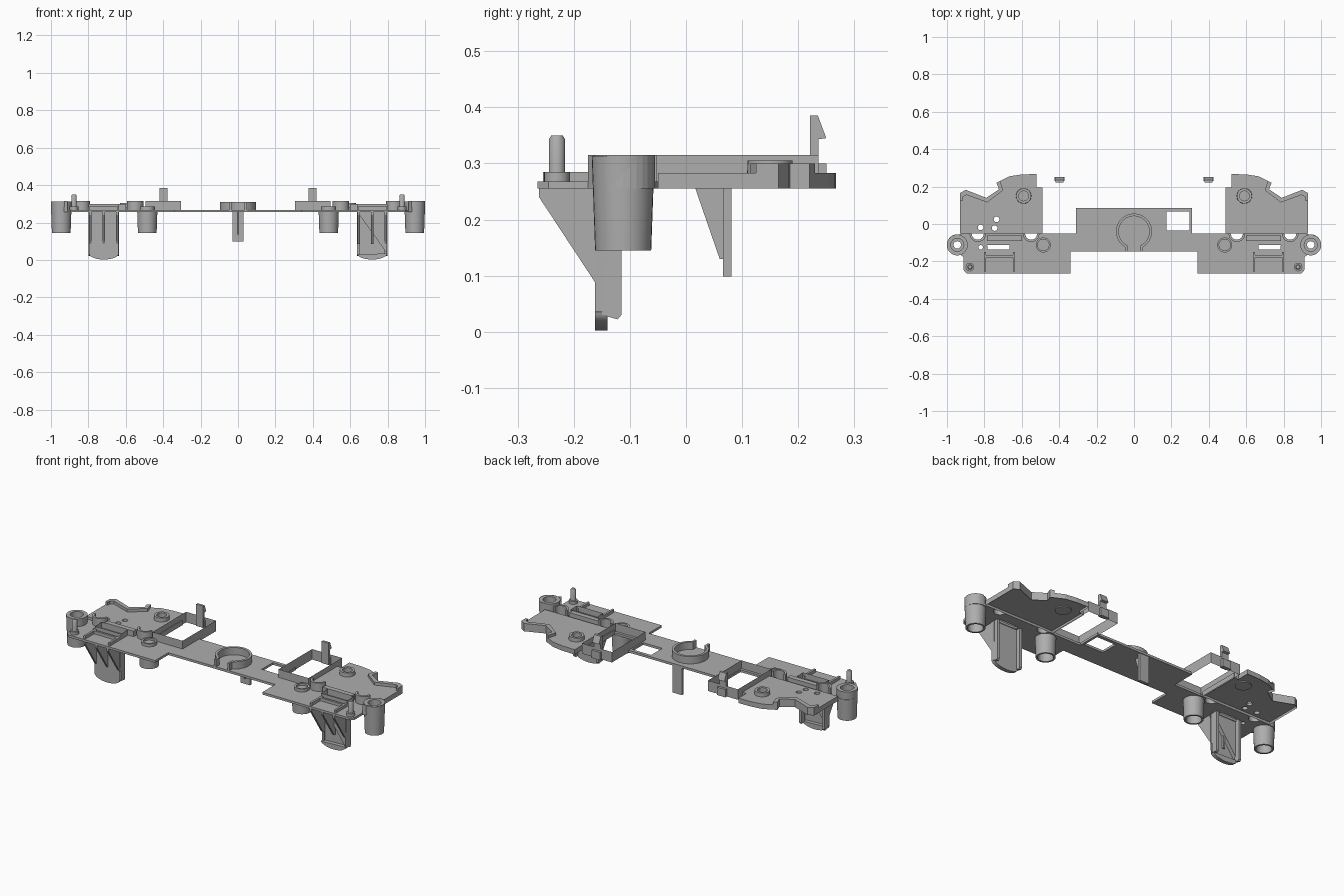
import bpy, bmesh
from math import sin, cos, radians, pi
from mathutils import Matrix

cube = bpy.data.objects.get("Cube")
if cube:
    bpy.data.objects.remove(cube, do_unlink=True)

grey = bpy.data.materials.new("grey plastic")
grey.use_nodes = True
colour = (0.42, 0.42, 0.42, 1)
grey.diffuse_color = colour
grey.node_tree.nodes["Principled BSDF"].inputs["Base Color"].default_value = colour

BOT, FLOOR, TOP = 0.255, 0.268, 0.315


def finish(name, bm):
    bmesh.ops.recalc_face_normals(bm, faces=bm.faces)
    mesh = bpy.data.meshes.new(name)
    bm.to_mesh(mesh)
    bm.free()
    mesh.materials.append(grey)
    ob = bpy.data.objects.new(name, mesh)
    bpy.context.collection.objects.link(ob)
    return ob


def prism(name, pts, z0, z1, wall=0):
    """Extruded outline; with a wall thickness only the rim is kept."""
    bm = bmesh.new()
    face = bm.faces.new([bm.verts.new((x, y, z0)) for x, y in pts])
    if wall:
        bmesh.ops.inset_region(bm, faces=[face], thickness=wall, use_even_offset=True, use_boundary=True)
        bmesh.ops.delete(bm, geom=[face], context='FACES_ONLY')
    out = bmesh.ops.extrude_face_region(bm, geom=bm.faces[:])
    moved = [v for v in out["geom"] if isinstance(v, bmesh.types.BMVert)]
    bmesh.ops.translate(bm, verts=moved, vec=(0, 0, z1 - z0))
    return finish(name, bm)


def upright(name, pts, a, b, axis):
    """Outline of (horizontal, z) points extruded along x or y."""
    bm = bmesh.new()
    put = (lambda h, z: (a, h, z)) if axis == 'x' else (lambda h, z: (h, a, z))
    face = bm.faces.new([bm.verts.new(put(h, z)) for h, z in pts])
    out = bmesh.ops.extrude_face_region(bm, geom=[face])
    moved = [v for v in out["geom"] if isinstance(v, bmesh.types.BMVert)]
    bmesh.ops.translate(bm, verts=moved, vec=(b - a, 0, 0) if axis == 'x' else (0, b - a, 0))
    return finish(name, bm)


def rect(x0, x1, y0, y1):
    return [(x0, y0), (x1, y0), (x1, y1), (x0, y1)]


def box(name, x0, x1, y0, y1, z0, z1, wall=0):
    return prism(name, rect(min(x0, x1), max(x0, x1), y0, y1), z0, z1, wall)


def arc(cx, cy, r, a0, a1, n=16):
    step = radians(a1 - a0) / n
    return [(cx + r * cos(radians(a0) + i * step), cy + r * sin(radians(a0) + i * step)) for i in range(n + 1)]


def lathe(name, x, y, profile, n=32):
    """Spin a closed (radius, z) profile about a vertical axis."""
    bm = bmesh.new()
    vs = [bm.verts.new((r, 0, z)) for r, z in profile]
    es = [bm.edges.new((vs[i - 1], vs[i])) for i in range(len(vs))]
    bmesh.ops.spin(bm, geom=vs + es, axis=(0, 0, 1), cent=(0, 0, 0), angle=2 * pi, steps=n, use_merge=True)
    bmesh.ops.remove_doubles(bm, verts=bm.verts, dist=1e-5)
    bmesh.ops.transform(bm, matrix=Matrix.Translation((x, y, 0)), verts=bm.verts)
    ob = finish(name, bm)
    smooth(ob)
    return ob


def smooth(ob):
    bpy.ops.object.select_all(action='DESELECT')
    ob.select_set(True)
    bpy.context.view_layer.objects.active = ob
    bpy.ops.object.shade_smooth_by_angle(angle=radians(35))


def cut(ob, cutters):
    for c in cutters:
        mod = ob.modifiers.new("cut", 'BOOLEAN')
        mod.operation, mod.object, mod.solver = 'DIFFERENCE', c, 'EXACT'
    bpy.context.view_layer.update()
    ev = ob.evaluated_get(bpy.context.evaluated_depsgraph_get())
    mesh = bpy.data.meshes.new_from_object(ev)
    ob.modifiers.clear()
    ob.data = mesh
    for c in cutters:
        bpy.data.objects.remove(c, do_unlink=True)


def disc_cut(x, y, r):
    return prism("cutter", arc(x, y, r, 0, 345, 23), 0.2, 0.4)


# Long tray outline: narrow middle beam, wide ends and rounded ears
half = [(0.31, 0.085), (0.31, -0.05), (0.915, -0.05)]
half += arc(0.945, -0.11, 0.055, 100, -105)
half += [(0.912, -0.175), (0.912, -0.245), (0.895, -0.265), (0.34, -0.265), (0.34, -0.147)]
outline = half + [(-x, y) for x, y in reversed(half)]
floor = prism("tray_floor", outline, BOT, FLOOR)
rim = prism("tray_wall", outline, BOT, TOP, 0.016)

# Openings in the floor and lowered notches in the front wall
openings = [box("cutter", 0.175, 0.297, -0.035, 0.066, 0.2, 0.4)]
notches = [box("cutter", -0.022, 0.022, -0.2, -0.125, 0.28, 0.4),
           box("cutter", -0.3, 0.3, 0.06, 0.1, 0.312, 0.4)]
relief = []
for s in (1, -1):
    openings.append(box("cutter", s * 0.32, s * 0.48, -0.052, 0.2, 0.2, 0.4))
    openings.append(box("cutter", s * 0.665, s * 0.785, -0.136, -0.113, 0.2, 0.4))
    openings.append(disc_cut(s * 0.945, -0.11, 0.025))
    notches.append(box("cutter", s * 0.375, s * 0.43, -0.3, -0.235, 0.28, 0.4))
    notches.append(box("cutter", s * 0.663, s * 0.767, -0.3, -0.235, 0.28, 0.4))
    for x in (0.55, 0.835):
        openings.append(disc_cut(s * x, -0.052, 0.032))
        notches.append(disc_cut(s * x, -0.052, 0.032))
openings.append(disc_cut(-0.82, -0.125, 0.012))
cut(floor, openings)
cut(rim, notches)

# Open collar in the middle of the beam
c_ring = arc(0, -0.04, 0.096, -62, 242, 40) + arc(0, -0.04, 0.082, 242, -62, 40)
smooth(prism("centre_collar", c_ring, BOT, 0.31))
for s in (1, -1):
    box("collar_stub", s * 0.036, s * 0.048, -0.147, -0.115, BOT, 0.31)

# Central rear post with its gusset
box("centre_post", -0.03, 0.03, 0.066, 0.081, 0.098, 0.26)
upright("centre_gusset", [(0.015, 0.26), (0.07, 0.26), (0.07, 0.13), (0.06, 0.13)], -0.006, 0.006, 'x')

wing = [(0.49, -0.05), (0.93, -0.05), (0.93, 0.165), (0.9, 0.183), (0.79, 0.14), (0.722, 0.185),
        (0.735, 0.22), (0.665, 0.255), (0.6, 0.265), (0.52, 0.267), (0.52, 0.195), (0.49, 0.195)]
lip = [(0.93, 0.125), (0.93, 0.165), (0.9, 0.183), (0.79, 0.14), (0.722, 0.185), (0.735, 0.22),
       (0.715, 0.23), (0.7, 0.18), (0.785, 0.115), (0.895, 0.155), (0.915, 0.145), (0.915, 0.125)]

for s, side in ((1, "left"), (-1, "right")):
    def name(part):
        return side + "_" + part

    def flip(pts):
        return [(s * x, y) for x, y in pts]

    # Rear wing: thin plate, downward rim and raised lip
    plate = prism(name("wing_plate"), flip(wing), 0.268, 0.283)
    holes = [disc_cut(s * 0.59, 0.15, 0.026)] if s > 0 else []
    if s < 0:
        holes += [disc_cut(x, y, 0.015) for x, y in ((-0.82, -0.018), (-0.735, 0.025), (-0.745, -0.022))]
        holes.append(disc_cut(-0.59, 0.15, 0.026))
    cut(plate, holes)
    prism(name("wing_rim"), flip(wing), BOT, 0.275, 0.014)
    prism(name("wing_lip"), flip(lip), 0.28, 0.3)
    lathe(name("wing_boss"), s * 0.59, 0.15, [(0.026, 0.262), (0.042, 0.262), (0.04, 0.305), (0.026, 0.305)])
    lathe(name("wing_boss_plug"), s * 0.59, 0.15, [(0, 0.262), (0.028, 0.262), (0.028, 0.272), (0, 0.272)])

    # Rectangular window frame with a snap hook behind
    box(name("window_frame"), s * 0.305, s * 0.495, -0.067, 0.236, BOT, TOP, 0.016)
    hook = [(0.221, 0.26), (0.236, 0.26), (0.236, 0.343), (0.25, 0.345), (0.235, 0.385), (0.221, 0.385)]
    upright(name("snap_hook"), hook, s * 0.377, s * 0.42, 'x')
    box(name("hook_pad"), s * 0.372, s * 0.425, 0.23, 0.25, BOT, 0.3)

    # Hollow screw bosses
    lathe(name("ear_boss"), s * 0.945, -0.112, [(0.04, 0.145), (0.05, 0.145), (0.056, 0.313), (0.035, 0.313),
          (0.035, 0.275), (0.02, 0.275), (0.02, 0.25), (0.038, 0.25)])
    lathe(name("inner_boss"), s * 0.485, -0.112, [(0.04, 0.145), (0.05, 0.145), (0.054, 0.262), (0.04, 0.262),
          (0.04, 0.285), (0.03, 0.285), (0.03, 0.274), (0, 0.274), (0, 0.25), (0.038, 0.25)])

    # Locating pin
    lathe(name("pin"), s * 0.877, -0.23, [(0, 0.26), (0.0145, 0.26), (0.0145, 0.343), (0.01, 0.35), (0, 0.35)], 20)
    lathe(name("pin_base"), s * 0.877, -0.23, [(0, 0.26), (0.023, 0.26), (0.023, 0.285), (0, 0.285)], 20)

    # Curved walls around the half-round reliefs
    for x in (0.55, 0.835):
        curve = arc(s * x, -0.052, 0.044, 180, 360) + arc(s * x, -0.052, 0.032, 360, 180)
        smooth(prism(name("relief_wall"), curve, BOT, TOP))

    # Slotted latch block and its ribs on the tray floor
    box(name("latch_block"), s * 0.635, s * 0.8, -0.155, -0.095, 0.262, 0.3, 0.018)
    box(name("latch_step"), s * 0.6, s * 0.785, -0.09, -0.062, 0.262, 0.3)
    for x in (0.635, 0.79):
        box(name("latch_rib"), s * x, s * (x + 0.012), -0.255, -0.15, 0.262, 0.285)
    box(name("latch_bar"), s * 0.635, s * 0.8, -0.178, -0.166, 0.262, 0.285)

    # Hanging leg: round-ended front plate, side flanges and three gussets
    tip = [(s * (0.7175 + 0.08 * cos(a)), 0.035 + 0.033 * sin(a)) for a in
           [pi + pi * i / 16 for i in range(17)]]
    tongue = [(s * 0.635, 0.26)] + [(s * 0.8, 0.26)] + tip[::-1]
    tongue = [(s * 0.635, 0.26), (s * 0.8, 0.26)] + tip[:0:-1][::-1][::-1]
    tongue = [(s * 0.8, 0.26)] + tip + [(s * 0.635, 0.26)]
    tongue[1] = (s * 0.7965, 0.035)
    smooth(upright(name("leg_plate"), tongue, -0.162, -0.14, 'y'))
    for x0, x1 in ((0.637, 0.652), (0.783, 0.798)):
        flange = [(-0.15, 0.03), (-0.122, 0.022), (-0.115, 0.03), (-0.115, 0.26), (-0.15, 0.26)]
        upright(name("leg_flange"), flange, s * x0, s * x1, 'x')
    for x in (0.645, 0.7175, 0.79):
        gusset = [(-0.262, 0.26), (-0.262, 0.24), (-0.16, 0.085), (-0.15, 0.085), (-0.15, 0.26)]
        upright(name("leg_gusset"), gusset, s * (x - 0.006), s * (x + 0.006), 'x')
